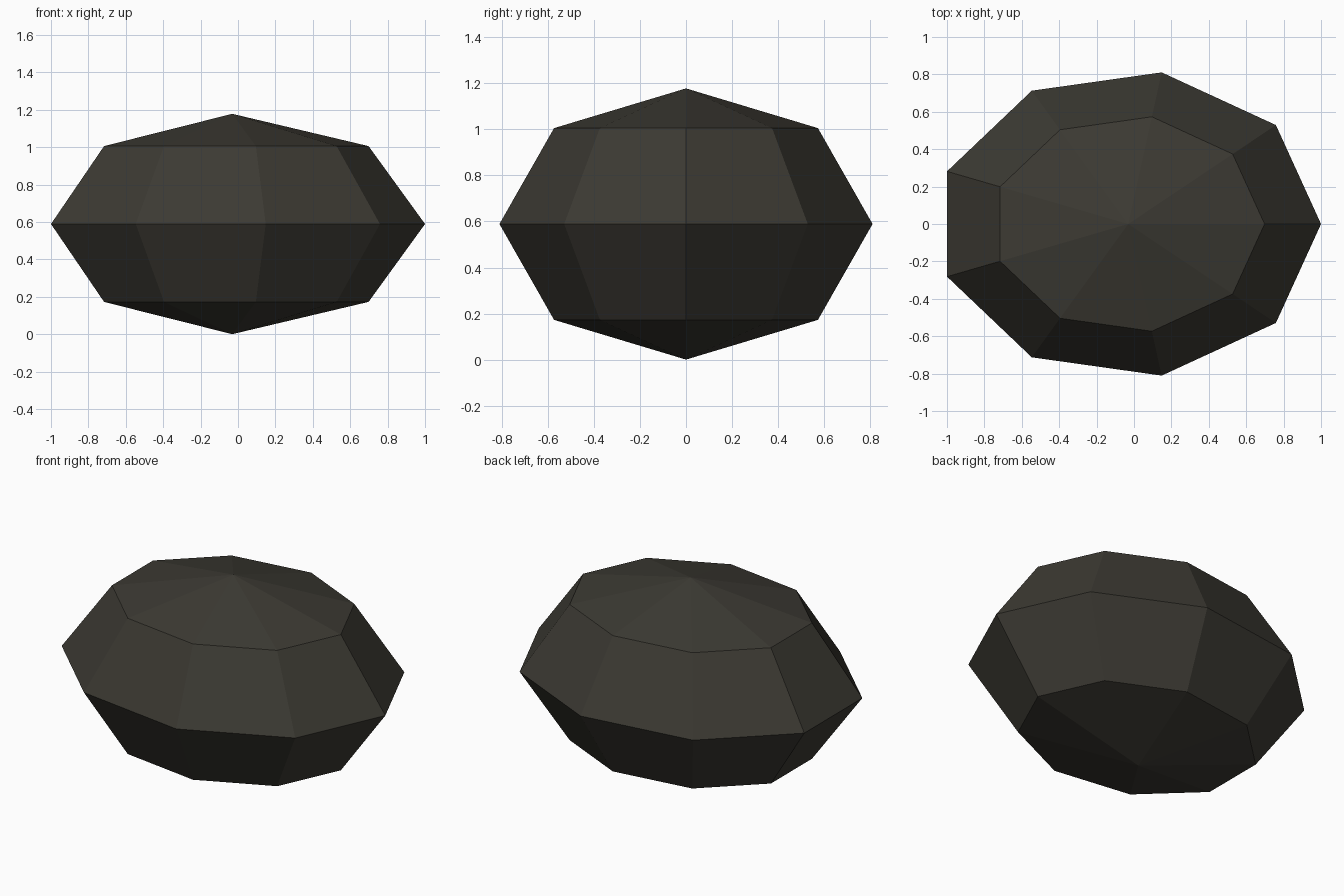
import bpy, bmesh, math
from mathutils import Matrix, Vector

if "Cube" in bpy.data.objects:
    bpy.data.objects.remove(bpy.data.objects["Cube"])

SEGMENTS, RINGS = 9, 4
RX, RY, RZ = 1.031, 0.823, 0.589

# Dark stone colour
stone = bpy.data.materials.new("dark_stone")
stone.diffuse_color = (0.045, 0.042, 0.033, 1.0)
stone.use_nodes = True
stone.node_tree.nodes["Principled BSDF"].inputs["Base Color"].default_value = stone.diffuse_color

# Low-poly ball, turned so one corner of the equator points along +x
bm = bmesh.new()
bmesh.ops.create_uvsphere(bm, u_segments=SEGMENTS, v_segments=RINGS, radius=1.0)
corner = min(bm.verts, key=lambda v: abs(v.co.z)).co
turn = Matrix.Rotation(-math.atan2(corner.y, corner.x), 4, 'Z')
bmesh.ops.transform(bm, matrix=turn, verts=bm.verts)

# Squash to the boulder's size, centre it in x and stand it on the ground
bmesh.ops.scale(bm, vec=Vector((RX, RY, RZ)), verts=bm.verts)
bmesh.ops.translate(bm, vec=Vector((1.0 - RX, 0, RZ)), verts=bm.verts)
for f in bm.faces:
    f.smooth = False

mesh = bpy.data.meshes.new("boulder")
bm.to_mesh(mesh)
bm.free()
mesh.materials.append(stone)
boulder = bpy.data.objects.new("boulder", mesh)
bpy.context.collection.objects.link(boulder)
